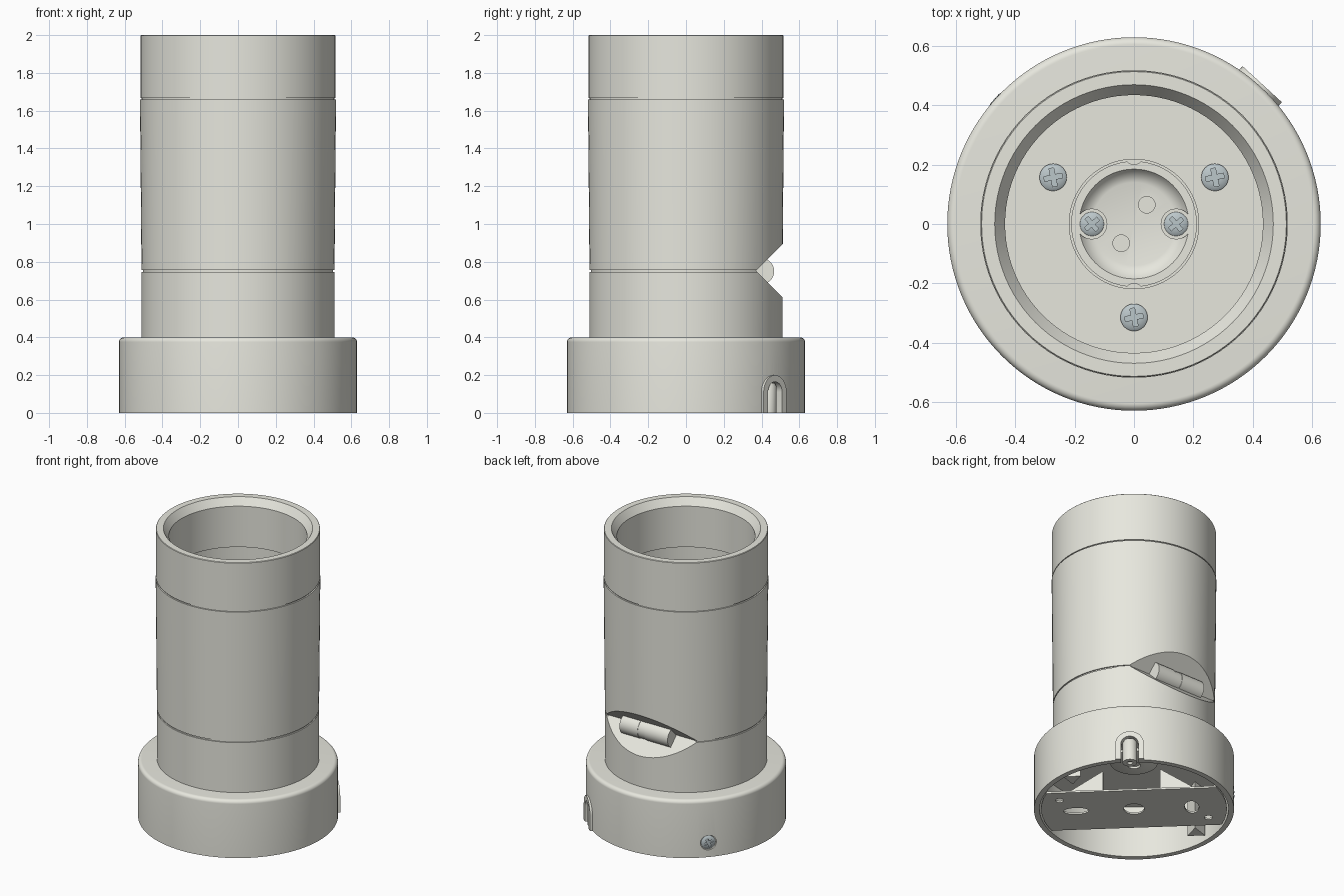
import bpy, bmesh
from math import sin, cos, pi, radians, sqrt
from mathutils import Matrix

cube = bpy.data.objects.get("Cube")
if cube:
    bpy.data.objects.remove(cube, do_unlink=True)


def material(name, rgb):
    m = bpy.data.materials.new(name)
    m.use_nodes = True
    m.diffuse_color = (*rgb, 1)
    m.node_tree.nodes["Principled BSDF"].inputs["Base Color"].default_value = (*rgb, 1)
    return m


GREY = material("warm grey", (0.8, 0.8, 0.73))
STEEL = material("screw steel", (0.5, 0.57, 0.59))


def make(name, bm, mat, matrix=None):
    bmesh.ops.recalc_face_normals(bm, faces=bm.faces)
    mesh = bpy.data.meshes.new(name)
    bm.to_mesh(mesh)
    bm.free()
    mesh.materials.append(mat)
    ob = bpy.data.objects.new(name, mesh)
    bpy.context.collection.objects.link(ob)
    ob.matrix_world = matrix or Matrix()
    return ob


def lathe(name, profile, mat=GREY, matrix=None, steps=96):
    """Closed solid turned around z from an (r, z) outline."""
    bm = bmesh.new()
    vs = [bm.verts.new((r, 0, z)) for r, z in profile]
    edges = [bm.edges.new((vs[i - 1], vs[i])) for i in range(len(vs))
             if profile[i - 1][0] or profile[i][0]]
    bmesh.ops.spin(bm, geom=vs + edges, cent=(0, 0, 0), axis=(0, 0, 1),
                   angle=2 * pi, steps=steps)
    bmesh.ops.remove_doubles(bm, verts=bm.verts, dist=1e-5)
    return make(name, bm, mat, matrix)


def prism(name, outline, height, matrix=None):
    """Outline in local xy, extruded along local z."""
    bm = bmesh.new()
    face = bm.faces.new([bm.verts.new((x, y, 0)) for x, y in outline])
    new = bmesh.ops.extrude_face_region(bm, geom=[face])["geom"]
    bmesh.ops.translate(bm, vec=(0, 0, height),
                        verts=[v for v in new if isinstance(v, bmesh.types.BMVert)])
    return make(name, bm, GREY, matrix)


def cut(ob, cutter, keep=False):
    bpy.context.view_layer.update()
    mod = ob.modifiers.new("cut", "BOOLEAN")
    mod.operation, mod.solver, mod.object = "DIFFERENCE", "EXACT", cutter
    bpy.context.view_layer.objects.active = ob
    bpy.ops.object.modifier_apply(modifier=mod.name)
    if not keep:
        bpy.data.objects.remove(cutter, do_unlink=True)


def oval(rx, ry, n=24):
    return [(rx * cos(2 * pi * i / n), ry * sin(2 * pi * i / n)) for i in range(n)]


def arch(width, height, n=16):
    r = width / 2
    return [(-r, 0), (r, 0)] + [(r * cos(pi * i / n), height - r + r * sin(pi * i / n))
                                for i in range(n + 1)]


def at(x, y, z):
    return Matrix.Translation((x, y, z))


def spin(angle, axis="Z"):
    return Matrix.Rotation(angle, 4, axis)


def radial(azimuth, dist, z=0):
    """Local z points outward, local y points up."""
    a = radians(azimuth)
    return at(dist * cos(a), dist * sin(a), z) @ spin(a + pi / 2) @ spin(pi / 2, "X")


# Main turned parts
ROUND = 0.025
shoulder = [(0.63 - ROUND + ROUND * cos(t * pi / 16), 0.4 - ROUND + ROUND * sin(t * pi / 16))
            for t in range(9)]
base = lathe("base", [(0, 0.36), (0.595, 0.36), (0.595, 0), (0.63, 0)] + shoulder + [(0, 0.4)],
             steps=128)
lower = lathe("lower_body", [(0, 0.38), (0.511, 0.38), (0.511, 0.747), (0.503, 0.747),
                             (0.503, 0.757), (0, 0.757)])
FLOOR = 0.92
upper = lathe("upper_body", [(0, 0.757), (0.511, 0.757), (0.519, 1.658), (0.51, 1.658),
                             (0.51, 1.666), (0.455, 1.666), (0.455, FLOOR), (0, FLOOR)])
lathe("top_ring", [(0.435, 1.666), (0.517, 1.666), (0.517, 1.997), (0.514, 2), (0.47, 2),
                   (0.435, 1.95)])

# Wedge notch across the back, at the joint
to_x = Matrix(((0, 0, 1, -0.7), (1, 0, 0, 0), (0, 1, 0, 0), (0, 0, 0, 1)))
notch = prism("notch", [(0.37, 0.753), (0.67, 0.453), (0.67, 1.053)], 1.4, to_x)
cut(lower, notch, keep=True)
cut(upper, notch)

# Hinge knuckles in the notch
for side, start, end, r in (("right", -0.185, -0.006, 0.069), ("middle", -0.006, 0.047, 0.066),
                            ("left", 0.047, 0.185, 0.069)):
    lathe("hinge_knuckle_" + side, [(0, 0), (r, 0), (r, end - start), (0, end - start)],
          matrix=at(start, 0.398, 0.75) @ spin(pi / 2, "Y"), steps=40)

# Cable entry: arched frame with an opening through the base wall
ENTRY = 47.5
frame = prism("cable_frame", arch(0.18, 0.2), 0.05, radial(ENTRY, 0.59))
opening = prism("opening", arch(0.11, 0.175), 0.3, radial(ENTRY, 0.5) @ at(0, -0.01, 0))
cut(base, opening, keep=True)
cut(frame, opening)
lathe("cable_plug", [(0, 0.015), (0.018, 0.015), (0.018, 0), (0.046, 0), (0.046, 0.14),
                     (0.036, 0.158), (0, 0.163)],
      matrix=radial(ENTRY, 0.588) @ spin(-pi / 2, "X"), steps=32)

# Lamp socket standing on the inner floor
TOP = 1.1
socket = lathe("socket", [(0, FLOOR - 0.01), (0.22, FLOOR - 0.01), (0.22, TOP - 0.01),
                          (0.212, TOP - 0.01), (0.212, TOP), (0.185, TOP),
                          (0.178, TOP - 0.01), (0.16, TOP - 0.028), (0.14, TOP - 0.034),
                          (0, TOP - 0.034)])
for s in (1, -1):
    cut(socket, prism("pin_hole", oval(0.028, 0.028), 0.1, at(0.043 * s, 0.065 * s, TOP - 0.06)))
    cut(socket, prism("edge_notch", oval(0.022, 0.012), 0.1, at(0, 0.213 * s, TOP - 0.015)))
    lathe("socket_boss", [(0, 0), (0.052, 0), (0.052, 0.043), (0, 0.043)],
          matrix=at(0.142 * s, 0, TOP - 0.04), steps=32)

# Cross-head screws, the side one sunk in a pocket
side_screw = radial(138, 0.616, 0.1)
cut(base, prism("pocket", oval(0.051, 0.051, 32), 0.1, side_screw))
screw = lathe("screw", [(0, -0.01), (0.046, -0.01), (0.046, 0.006), (0.038, 0.012),
                        (0.02, 0.016), (0, 0.017)], STEEL, steps=32)
arm, w = 0.031, 0.008
cross = [(x * cos(k * pi / 2) - y * sin(k * pi / 2), x * sin(k * pi / 2) + y * cos(k * pi / 2))
         for k in range(4) for x, y in ((arm, -w), (arm, w), (w, w))]
cut(screw, prism("cross", cross, 0.1, at(0, 0, 0.006)))
turn = spin(radians(136))
spots = [at(0.315 * cos(t), 0.315 * sin(t), FLOOR) @ spin(0.2)
         for t in (radians(30), radians(150), radians(270))]
for s in (1, -1):
    spots.append(at(s * 0.142, 0, TOP + 0.003) @ spin(0.7) @ Matrix.Scale(0.88, 4))
    spots.append(turn @ at(s * 0.265, 0, 0.36) @ spin(pi, "X"))
spots.append(side_screw @ spin(0.4))
for m in spots:
    ob = screw.copy()
    ob.name = "cross_screw"
    bpy.context.collection.objects.link(ob)
    ob.matrix_world = m
bpy.data.objects.remove(screw, do_unlink=True)

# Mounting bracket across the open bottom, with rounded ends
R, HALF = 0.585, 0.235
ys = [HALF * (i / 4 - 1) for i in range(9)]
outline = [(sqrt(R * R - y * y), y) for y in ys] + [(-sqrt(R * R - y * y), y) for y in reversed(ys)]
bracket = prism("mounting_bracket", outline, 0.012, turn @ at(0, 0, 0.003))
for x, y, rx, ry in ((0, 0, 0.065, 0.065), (0.365, 0, 0.045, 0.075), (-0.365, 0, 0.08, 0.04),
                     (0.46, 0.14, 0.025, 0.025), (-0.46, -0.14, 0.025, 0.025)):
    cut(bracket, prism("hole", oval(rx, ry), 0.2, turn @ at(x, y, -0.05)))
for s in (1, -1):
    # Upright gussets and corner blocks inside the base
    prism("bracket_gusset", [(0.4 * s, 0.014), (0.18 * s, 0.014), (0.18 * s, 0.16)], 0.02,
          turn @ at(0, -0.2, 0) @ spin(pi / 2, "X"))
    prism("corner_block", [(0.31 * s, 0.4 * s), (0.42 * s, 0.4 * s), (0.365 * s, 0.3 * s)], 0.34,
          turn @ at(0, 0, 0.025))
lathe("ceiling_flange", [(0, 0.335), (0.04, 0.335), (0.04, 0.32), (0.07, 0.32), (0.15, 0.34),
                         (0.15, 0.365), (0, 0.365)], steps=48)

# Smooth round walls, keep crisp edges
bpy.ops.object.select_all(action="DESELECT")
for ob in bpy.context.scene.objects:
    if ob.type == "MESH":
        ob.select_set(True)
        bpy.context.view_layer.objects.active = ob
bpy.ops.object.shade_smooth_by_angle(angle=radians(30))
